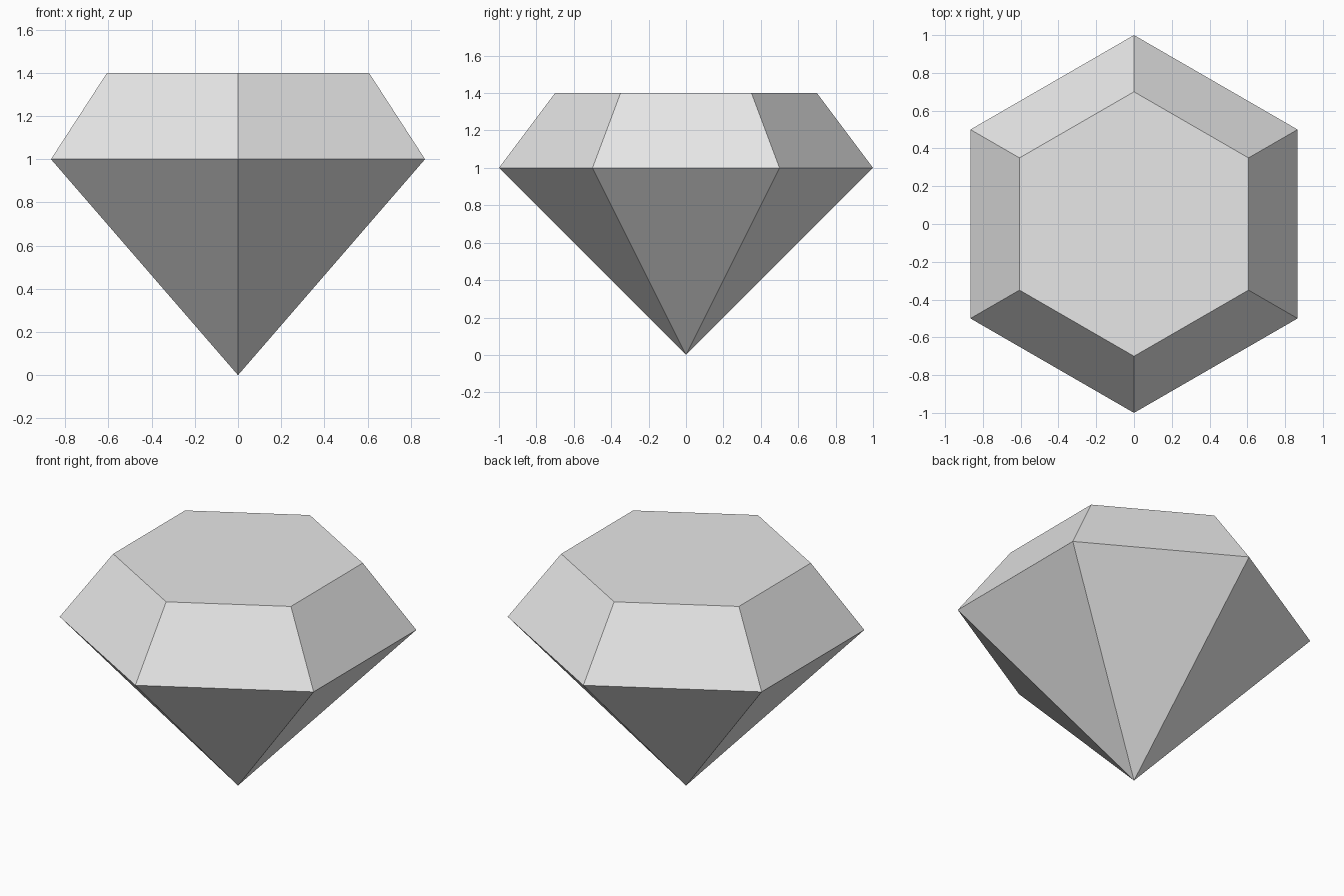
import bpy
import bmesh
from math import sin, cos, tau

cube = bpy.data.objects.get("Cube")
if cube:
    bpy.data.objects.remove(cube, do_unlink=True)

SIDES = 6

# Single grey stone colour
stone = bpy.data.materials.new("light_grey")
stone.use_nodes = True
grey = (0.8, 0.8, 0.8, 1.0)
stone.diffuse_color = grey
stone.node_tree.nodes["Principled BSDF"].inputs["Base Color"].default_value = grey

bm = bmesh.new()


def ring(radius, z):
    """Hexagonal ring of vertices with a corner on the y axis."""
    return [bm.verts.new((radius * sin(tau * i / SIDES), radius * cos(tau * i / SIDES), z))
            for i in range(SIDES)]


tip = bm.verts.new((0, 0, 0))
girdle = ring(1.0, 1.0)
table = ring(0.7, 1.4)

# Flat table on top, sloped crown facets, pointed pavilion facets
bm.faces.new(table)
for i in range(SIDES):
    j = (i + 1) % SIDES
    bm.faces.new((girdle[i], girdle[j], table[j], table[i]))
    bm.faces.new((tip, girdle[j], girdle[i]))
bmesh.ops.recalc_face_normals(bm, faces=bm.faces[:])

mesh = bpy.data.meshes.new("cut_gem")
bm.to_mesh(mesh)
bm.free()
mesh.materials.append(stone)
gem = bpy.data.objects.new("cut_gem", mesh)
bpy.context.collection.objects.link(gem)
